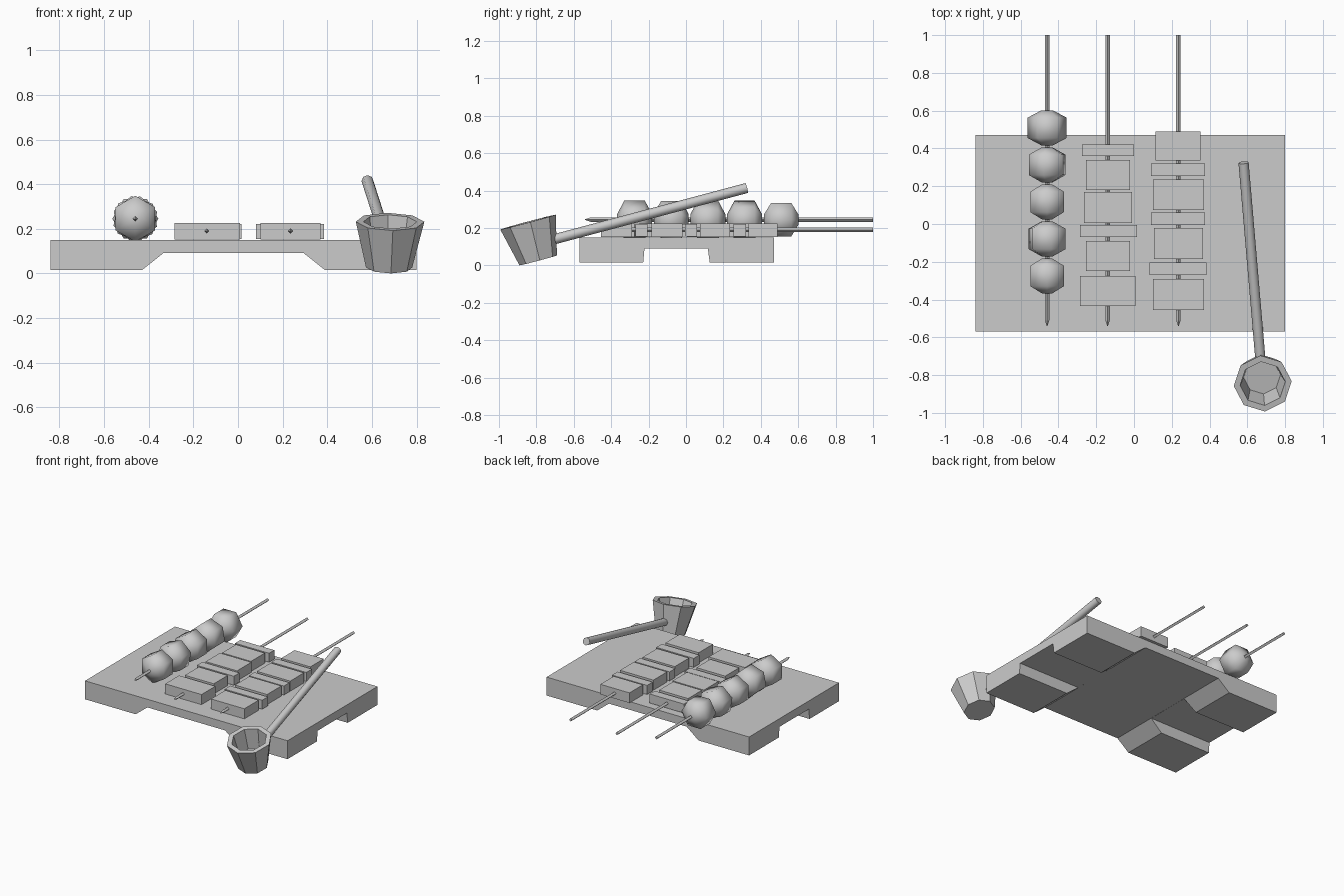
import bpy, bmesh, math
from mathutils import Matrix, Vector

cube = bpy.data.objects.get("Cube")
if cube:
    bpy.data.objects.remove(cube, do_unlink=True)

grey = bpy.data.materials.new("plain_grey")
grey.use_nodes = True
colour = (0.6, 0.6, 0.6, 1)
grey.diffuse_color = colour
grey.node_tree.nodes["Principled BSDF"].inputs["Base Color"].default_value = colour


def finish(name, bm, matrix=Matrix(), smooth=None):
    bmesh.ops.recalc_face_normals(bm, faces=bm.faces)
    bm.transform(matrix)
    mesh = bpy.data.meshes.new(name)
    bm.to_mesh(mesh)
    bm.free()
    mesh.materials.append(grey)
    obj = bpy.data.objects.new(name, mesh)
    bpy.context.collection.objects.link(obj)
    if smooth:
        bpy.ops.object.select_all(action='DESELECT')
        obj.select_set(True)
        bpy.context.view_layer.objects.active = obj
        bpy.ops.object.shade_smooth_by_angle(angle=math.radians(smooth))
    return obj


def lathe(name, profile, sides, matrix, smooth=None):
    """Spin (radius, height) points about z, capping both ends."""
    bm = bmesh.new()
    rings = []
    for r, h in profile:
        angles = [math.tau * i / sides for i in range(sides)]
        rings.append([bm.verts.new((r * math.cos(a), r * math.sin(a), h)) for a in angles])
    for a, b in zip(rings, rings[1:]):
        for i in range(sides):
            j = (i + 1) % sides
            bm.faces.new((a[i], a[j], b[j], b[i]))
    bm.faces.new(rings[0])
    bm.faces.new(rings[-1])
    return finish(name, bm, matrix, smooth)


def prism(name, outline, axis, start, end):
    """Extrude an outline of (u, z) points along x or y."""
    bm = bmesh.new()
    place = (lambda u, z: (start, u, z)) if axis == 'x' else (lambda u, z: (u, start, z))
    face = bm.faces.new([bm.verts.new(place(u, z)) for u, z in outline])
    new = bmesh.ops.extrude_face_region(bm, geom=[face])["geom"]
    step = Vector((1, 0, 0) if axis == 'x' else (0, 1, 0)) * (end - start)
    bmesh.ops.translate(bm, vec=step, verts=[v for v in new if isinstance(v, bmesh.types.BMVert)])
    return finish(name, bm)


def box(name, x0, x1, y0, y1, z0, z1):
    return prism(name, [(x0, z0), (x1, z0), (x1, z1), (x0, z1)], 'y', y0, y1)


# Serving board: recessed middle, with a notch cut across the feet
board = prism("serving_board", [(-.84, .015), (-.43, .015), (-.335, .0905), (.295, .0905),
                                (.39, .015), (.8, .015), (.8, .15), (-.84, .15)], 'y', -.57, .47)
cutter = prism("notch_cutter", [(-.235, -.05), (.135, -.05), (.117, .09), (-.222, .09)], 'x', -1, 1)
cutter.hide_render = True
cutter.hide_viewport = True
cut = board.modifiers.new("foot_notch", 'BOOLEAN')
cut.operation = 'DIFFERENCE'
cut.solver = 'EXACT'
cut.object = cutter
bpy.context.view_layer.update()
baked = bpy.data.meshes.new_from_object(board.evaluated_get(bpy.context.evaluated_depsgraph_get()))
board.modifiers.clear()
board.data = baked
bpy.data.objects.remove(cutter, do_unlink=True)

# Pointed sticks, running front to back
along_y = Matrix.Rotation(-math.pi / 2, 4, 'X')
for i, (x, z) in enumerate([(-.46, .245), (-.14, .19), (.235, .19)]):
    lathe(f"skewer_stick_{i + 1}", [(.002, -.54), (.012, -.51), (.012, 1)], 4,
          Matrix.Translation((x, 0, z)) @ along_y)

# Faceted balls, each turned a little differently on its stick
ball = [(.03, -.093), (.103, -.054), (.103, .054), (.03, .093)]
for i, turn in enumerate([30, 42, 30, 20, 0]):
    spot = Matrix.Translation((-.46, -.275 + i * .196, .245))
    lathe(f"skewer_ball_{i + 1}", ball, 6,
          spot @ along_y @ Matrix.Rotation(math.radians(turn), 4, 'Z'), 65)

# Chunks and thin slices: centre x, half width, front y, back y
pieces = [
    (-.138, .147, -.435, -.275), (-.138, .117, -.25, -.09), (-.135, .15, -.07, -.005),
    (-.138, .127, .005, .17), (-.138, .117, .18, .34), (-.138, .138, .36, .42),
    (.235, .135, -.455, -.29), (.233, .152, -.27, -.205), (.235, .13, -.185, -.02),
    (.233, .142, -.005, .06), (.235, .135, .075, .235), (.233, .142, .255, .32),
    (.233, .118, .335, .49)]
for i, (x, w, y0, y1) in enumerate(pieces):
    thin = y1 - y0 < .1
    inset = .004 if thin else 0
    box(f"{'slice' if thin else 'chunk'}_{i + 1}", x - w, x + w, y0, y1,
        .151 + inset, .225 - inset)

# Dipper: tilted hollow cup and long handle
yaw = Matrix.Rotation(math.radians(4.7), 4, 'Z')
tilt = Matrix.Rotation(math.radians(15), 4, 'X')
lathe("dipper_cup", [(.104, 0), (.154, .212), (.12, .212), (.098, .06)], 8,
      Matrix.Translation((.677, -.79, .027)) @ yaw @ tilt, 40)
start, end = Vector((.669, -.715, .137)), Vector((.58, .325, .414))
way = end - start
lathe("dipper_handle", [(.027, 0), (.027, way.length)], 8,
      Matrix.Translation(start) @ way.to_track_quat('Z', 'Y').to_matrix().to_4x4(), 50)
